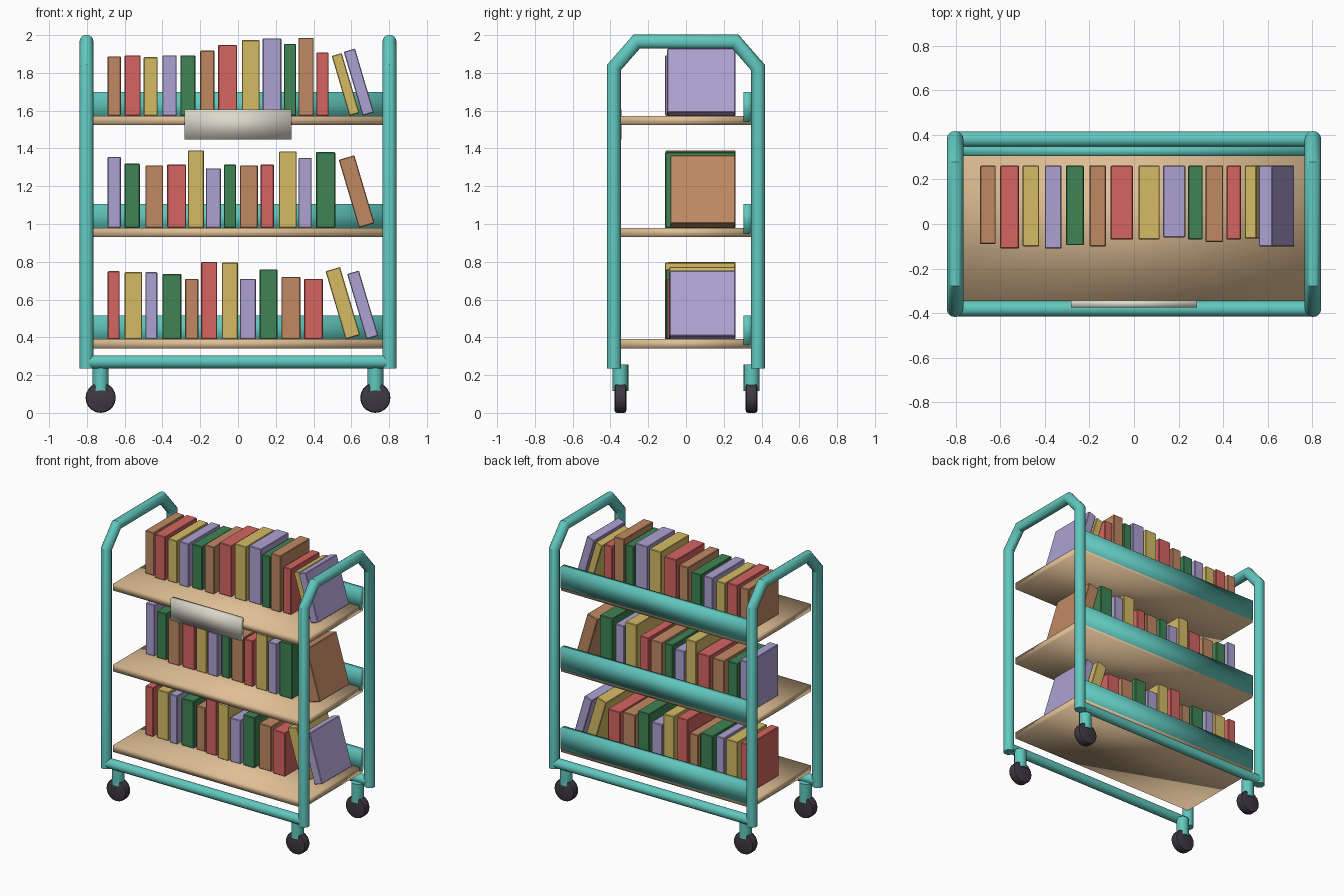
import bpy, bmesh, math, random
from mathutils import Matrix, Vector

random.seed(4)
cube = bpy.data.objects.get("Cube")
if cube:
    bpy.data.objects.remove(cube, do_unlink=True)


def material(name, rgb):
    mat = bpy.data.materials.new(name)
    mat.use_nodes = True
    mat.diffuse_color = (*rgb, 1)
    mat.node_tree.nodes["Principled BSDF"].inputs["Base Color"].default_value = (*rgb, 1)
    return mat


MATS = {name: material(name, rgb) for name, rgb in {
    "teal": (.12, .58, .52), "wood": (.74, .52, .30), "cream": (.72, .69, .60),
    "charcoal": (.05, .04, .055), "red": (.66, .13, .12), "yellow": (.66, .50, .13),
    "brown": (.53, .25, .125), "purple": (.42, .36, .65), "green": (.05, .23, .09),
}.items()}


def finish(bm, name, color, smooth=False):
    bmesh.ops.recalc_face_normals(bm, faces=bm.faces)
    for face in bm.faces:
        face.smooth = smooth
    mesh = bpy.data.meshes.new(name)
    bm.to_mesh(mesh)
    bm.free()
    mesh.materials.append(MATS[color])
    obj = bpy.data.objects.new(name, mesh)
    bpy.context.collection.objects.link(obj)
    return obj


def box(name, color, low, high, smooth=False, bevel=0):
    low, high = Vector(low), Vector(high)
    bm = bmesh.new()
    bmesh.ops.create_cube(bm, size=1, matrix=Matrix.Translation((low + high) / 2)
                          @ Matrix.Diagonal((*(high - low), 1)))
    if bevel:
        bmesh.ops.bevel(bm, geom=bm.edges[:], offset=bevel, segments=1, affect="EDGES")
    return finish(bm, name, color, smooth)


def sharpen(obj, degrees=40):
    bpy.ops.object.select_all(action="DESELECT")
    obj.select_set(True)
    bpy.context.view_layer.objects.active = obj
    bpy.ops.object.shade_smooth_by_angle(angle=math.radians(degrees))


def cylinder(name, color, center, radius, length, axis, sides=16, bevel=0):
    turn = Vector((0, 0, 1)).rotation_difference(Vector(axis)).to_matrix().to_4x4()
    bm = bmesh.new()
    bmesh.ops.create_cone(bm, cap_ends=True, segments=sides, radius1=radius, radius2=radius,
                          depth=length, matrix=Matrix.Translation(center) @ turn)
    if bevel:
        rims = [e for e in bm.edges if any(len(f.verts) > 4 for f in e.link_faces)]
        bmesh.ops.bevel(bm, geom=rims, offset=bevel, segments=2, profile=.5, affect="EDGES")
    sharpen(finish(bm, name, color))


def bent_tube(name, color, path, radius, sides=16):
    """Sweep a circle along a path in a plane of constant x, with mitred bends."""
    bm = bmesh.new()
    rings = []
    for i, p in enumerate(path):
        before = (p - path[i - 1]).normalized() if i else None
        after = (path[i + 1] - p).normalized() if i < len(path) - 1 else None
        before, after = before or after, after or before
        along = (before + after).normalized()
        across = Vector((0, along.z, -along.y)) / along.dot(after)
        angles = [math.tau * k / sides for k in range(sides)]
        rings.append([bm.verts.new(p + radius * (Vector((math.cos(a), 0, 0))
                                                 + across * math.sin(a))) for a in angles])
    for a, b in zip(rings, rings[1:]):
        for k in range(sides):
            n = (k + 1) % sides
            bm.faces.new((a[k], a[n], b[n], b[k]))
    bm.faces.new(rings[0])
    bm.faces.new(rings[-1])
    sharpen(finish(bm, name, color))


# Side frames: one bent tube each
half = [(.38, .235), (.38, 1.83), (.262, 1.965)]
outline = [(-y, z) for y, z in half] + half[::-1]
for side, x in (("right", -.802), ("left", .802)):
    bent_tube(side + "_frame", "teal", [Vector((x, y, z)) for y, z in outline], .037)

# Lower rails and casters
for end, y in (("front", -1), ("back", 1)):
    cylinder(end + "_rail", "teal", (0, y * .38, .27), .035, 1.58, (1, 0, 0))
    for side, x in (("right", -.727), ("left", .727)):
        place = end + "_" + side
        cylinder(place + "_caster_stem", "teal", (x, y * .347, .187), .042, .14, (0, 0, 1))
        cylinder(place + "_wheel", "charcoal", (x, y * .347, .08), .08, .062, (0, 1, 0),
                 sides=20, bevel=.012)

# Books on each shelf: colour, left edge, thickness, height
BOTTOM = [("red", -.69, .063, .36), ("yellow", -.6, .093, .355), ("purple", -.49, .063, .355),
          ("green", -.4, .1, .345), ("brown", -.28, .07, .32), ("red", -.195, .085, .41),
          ("yellow", -.085, .085, .405), ("purple", .01, .085, .32), ("green", .115, .093, .37),
          ("brown", .23, .1, .33), ("red", .35, .1, .32), ("yellow", .57, .08, .375),
          ("purple", .68, .065, .36)]
MIDDLE = [("purple", -.69, .07, .375), ("green", -.6, .08, .34), ("brown", -.49, .093, .33),
          ("red", -.375, .1, .335), ("yellow", -.265, .085, .41), ("purple", -.17, .08, .315),
          ("green", -.075, .065, .335), ("brown", .01, .095, .33), ("red", .12, .07, .335),
          ("yellow", .217, .093, .405), ("purple", .32, .07, .37), ("green", .413, .103, .4),
          ("brown", .64, .086, .375)]
TOP = [("brown", -.69, .07, .315), ("red", -.6, .085, .32), ("yellow", -.5, .075, .31),
       ("purple", -.4, .075, .32), ("green", -.305, .08, .32), ("brown", -.2, .075, .345),
       ("red", -.105, .1, .375), ("yellow", .02, .095, .4), ("purple", .13, .1, .41),
       ("green", .243, .065, .38), ("brown", .32, .08, .413), ("red", .415, .065, .335),
       ("yellow", .59, .055, .33), ("purple", .66, .062, .353)]
TOP_FRONTS = [.09, .11, .1, .11, .095, .1, .07, .07, .06, .07, .08, .07, .065, .1]

# Shelves with back panels, then their books; the last ones lean to the right side
for level, z, books in (("bottom", .39, BOTTOM), ("middle", .98, MIDDLE), ("top", 1.573, TOP)):
    box(level + "_shelf", "wood", (-.77, -.345, z - .05), (.77, .345, z), smooth=True)
    box(level + "_back_panel", "teal", (-.775, .305, z - .03), (.775, .347, z + .125), smooth=True)
    for i, (color, left, thick, tall) in enumerate(books):
        front = TOP_FRONTS[i] if books is TOP else random.uniform(.08, .115)
        book = box(f"{level}_book_{i + 1}", color, (0, -front, 0), (thick, .262, tall), bevel=.004)
        book.location = (left, 0, z)
        if left > .5:
            book.rotation_euler.y = math.radians(-16.5)

# Blank sign plate on the top shelf edge
box("sign_plate", "cream", (-.283, -.375, 1.447), (.283, -.342, 1.607), smooth=True)
